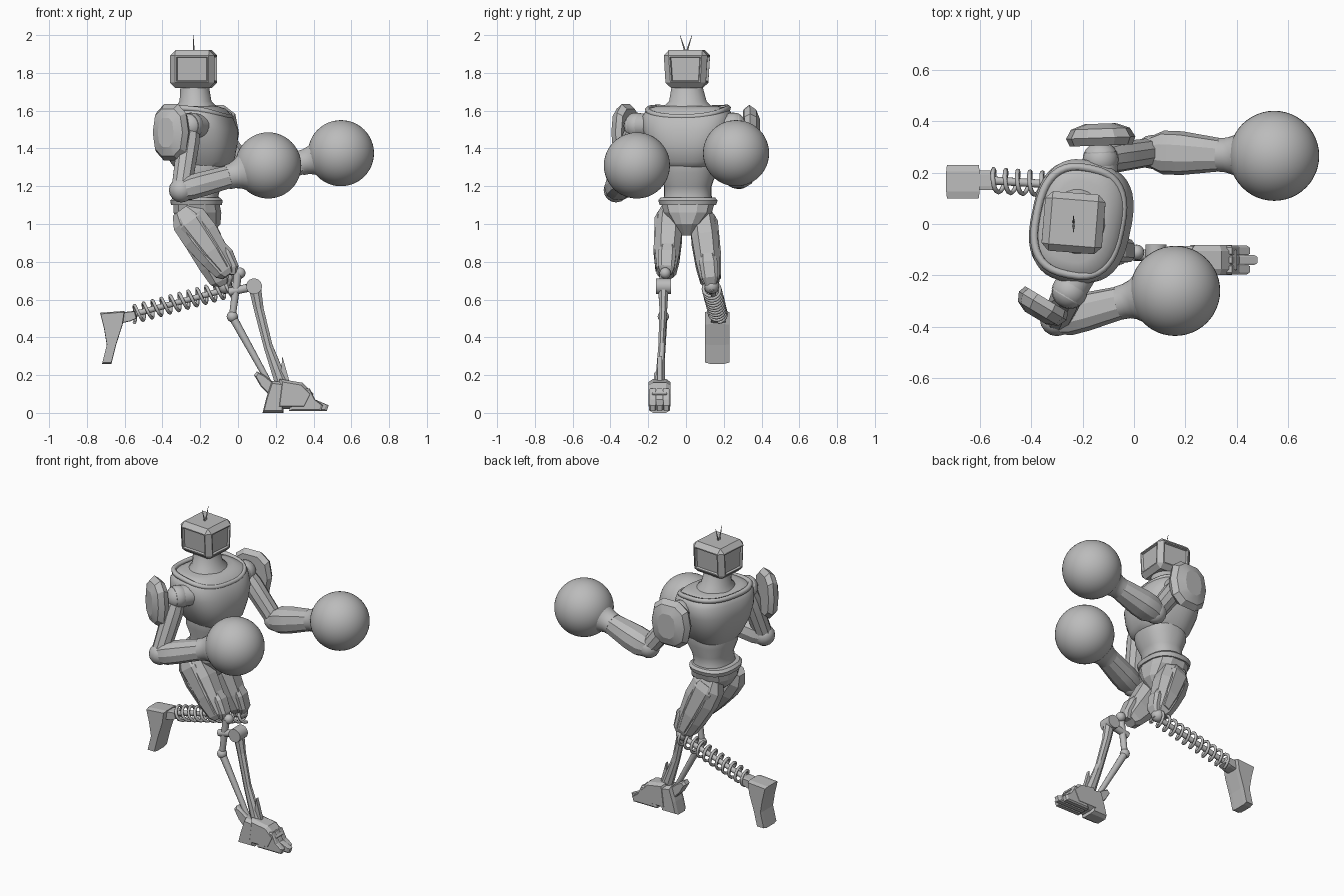
import bpy, bmesh, math
from mathutils import Vector, Matrix

if bpy.data.objects.get("Cube"):
    bpy.data.objects.remove(bpy.data.objects["Cube"])

GREY = bpy.data.materials.new("plain grey")
GREY.use_nodes = True
GREY.diffuse_color = (0.5, 0.5, 0.5, 1)
GREY.node_tree.nodes["Principled BSDF"].inputs["Base Color"].default_value = (0.5, 0.5, 0.5, 1)


def finish(name, bm, smooth=None):
    bmesh.ops.recalc_face_normals(bm, faces=bm.faces)
    me = bpy.data.meshes.new(name)
    bm.to_mesh(me)
    bm.free()
    ob = bpy.data.objects.new(name, me)
    bpy.context.collection.objects.link(ob)
    me.materials.append(GREY)
    if smooth:
        bpy.ops.object.select_all(action="DESELECT")
        ob.select_set(True)
        bpy.context.view_layer.objects.active = ob
        bpy.ops.object.shade_smooth_by_angle(angle=math.radians(smooth))
    return ob


def loft(name, rings, n=8, power=2.0, ref=(0, 1, 0), flat=False, smooth=None):
    """Skin rings (x, y, z, half depth, half width along ref) into a closed body."""
    bm = bmesh.new()
    pts = [Vector(r[:3]) for r in rings]
    loops = []
    for i, r in enumerate(rings):
        t = Vector((0, 0, 1)) if flat else (pts[min(i + 1, len(pts) - 1)] - pts[max(i - 1, 0)]).normalized()
        side = Vector(ref)
        side = (side - t * side.dot(t)).normalized()
        front = side.cross(t)
        loop = []
        for k in range(n):
            a = math.tau * (k + 0.5) / n
            c, s = math.cos(a), math.sin(a)
            u = math.copysign(abs(c) ** (2 / power), c) * r[3]
            v = math.copysign(abs(s) ** (2 / power), s) * r[4]
            loop.append(bm.verts.new(pts[i] + front * u + side * v))
        loops.append(loop)
    for p, q in zip(loops, loops[1:]):
        for k in range(n):
            bm.faces.new((p[k], p[(k + 1) % n], q[(k + 1) % n], q[k]))
    bm.faces.new(loops[0])
    bm.faces.new(loops[-1])
    return finish(name, bm, smooth)


def rod(name, a, b, r1, r2=None, n=12, ref=(0.1, 1, 0.1)):
    r2 = r2 or r1
    return loft(name, [(*a, r1, r1), (*b, r2, r2)], n, ref=ref, smooth=40)


def ball(name, c, r, seg=32):
    bm = bmesh.new()
    bmesh.ops.create_uvsphere(bm, u_segments=seg, v_segments=seg // 2, radius=r,
                              matrix=Matrix.Translation(c))
    return finish(name, bm, 60)


def prism(name, outline, y, half, taper=1.0):
    """Extrude an x-z outline across y, with narrowed outer sides."""
    bm = bmesh.new()
    cx = sum(p[0] for p in outline) / len(outline)
    cz = sum(p[1] for p in outline) / len(outline)
    loops = []
    for d, s in ((-1, taper), (-0.6, 1), (0.6, 1), (1, taper)):
        loops.append([bm.verts.new((cx + (px - cx) * s, y + d * half, cz + (pz - cz) * s)) for px, pz in outline])
    n = len(outline)
    for p, q in zip(loops, loops[1:]):
        for k in range(n):
            bm.faces.new((p[k], p[(k + 1) % n], q[(k + 1) % n], q[k]))
    bm.faces.new(loops[0])
    bm.faces.new(loops[-1])
    return finish(name, bm)


def tube(name, pts, r, cyclic=False):
    cu = bpy.data.curves.new(name, "CURVE")
    cu.dimensions = "3D"
    cu.bevel_depth, cu.bevel_resolution, cu.use_fill_caps = r, 1, True
    sp = cu.splines.new("POLY")
    sp.points.add(len(pts) - 1)
    for p, co in zip(sp.points, pts):
        p.co = (*co, 1)
    sp.use_cyclic_u = cyclic
    cu.materials.append(GREY)
    ob = bpy.data.objects.new(name, cu)
    bpy.context.collection.objects.link(ob)


# head: bevelled monitor with a sunken panel on each side
bm = bmesh.new()
bmesh.ops.create_cube(bm, size=1, matrix=Matrix.Translation((-0.235, 0.005, 1.82)) @ Matrix.Rotation(-0.08, 4, "Z")
                      @ Matrix.Diagonal((0.235, 0.235, 0.2, 1)))
for v in bm.verts:
    if v.co.z < 1.8:
        v.co.y = 0.005 + (v.co.y - 0.005) * 0.9
bmesh.ops.bevel(bm, geom=bm.edges[:], offset=0.028, segments=1, affect="EDGES")
sides = [f for f in bm.faces if f.calc_area() > 0.015 and abs(f.normal.z) < 0.5]
bmesh.ops.inset_individual(bm, faces=sides, thickness=0.01, depth=0)
bmesh.ops.inset_individual(bm, faces=sides, thickness=0.006, depth=-0.012)
finish("head", bm)
for s in (-1, 1):
    rod("antenna", (-0.235, 0, 1.9), (-0.235, s * 0.032, 2.0), 0.006, 0.001, 6)

# torso: neck, chest, collar, waist and belt, turned to the model's right
TURN = (math.sin(0.2), math.cos(0.2), 0)
loft("neck", [(-0.22, 0.01, 1.56, 0.13, 0.15), (-0.22, 0.01, 1.62, 0.11, 0.13), (-0.225, 0.01, 1.65, 0.085, 0.1),
              (-0.23, 0.005, 1.74, 0.075, 0.08)], 24, flat=True, smooth=50)
loft("chest", [(-0.2, 0.01, 1.28, 0.12, 0.12), (-0.19, 0.01, 1.33, 0.165, 0.165), (-0.2, 0.01, 1.42, 0.19, 0.21),
               (-0.205, 0.01, 1.5, 0.195, 0.235), (-0.215, 0.01, 1.57, 0.175, 0.24), (-0.22, 0.01, 1.61, 0.145, 0.215),
               (-0.22, 0.01, 1.625, 0.1, 0.16)], 40, 2.7, TURN, True, 45)
collar = []
for k in range(40):
    a = math.tau * k / 40
    c, s = math.cos(a), math.sin(a)
    u, v = math.copysign(abs(c) ** 0.75, c) * 0.165, math.copysign(abs(s) ** 0.75, s) * 0.21
    collar.append((-0.215 + u * TURN[1] + v * TURN[0], 0.01 - u * TURN[0] + v * TURN[1], 1.59 - 0.022 * c + 0.02 * s * s))
tube("collar", collar, 0.016, True)
loft("waist", [(-0.21, 0.01, 1.1, 0.12, 0.14), (-0.21, 0.01, 1.15, 0.105, 0.125), (-0.2, 0.01, 1.2, 0.11, 0.125),
               (-0.195, 0.01, 1.27, 0.14, 0.15), (-0.19, 0.01, 1.32, 0.14, 0.15)], 28, 2.4, (0.1, 1, 0), True, 45)
loft("belt", [(-0.22, 0.01, 1.1, 0.135, 0.15), (-0.22, 0.01, 1.125, 0.14, 0.158), (-0.22, 0.01, 1.14, 0.125, 0.145)],
     28, 2.5, flat=True, smooth=35)
loft("pelvis", [(-0.19, 0.005, 0.94, 0.05, 0.035), (-0.2, 0.005, 1.0, 0.11, 0.08), (-0.215, 0.01, 1.06, 0.13, 0.13),
                (-0.22, 0.01, 1.11, 0.125, 0.145)], 12, 2.6, flat=True)


# legs: faceted thighs with raised plates
def thigh(side, hip, knee, y0, y1):
    H, K = Vector((hip[0], y0, hip[1])), Vector((knee[0], y1, knee[1]))
    at = lambda t, dy=0.0: tuple(H.lerp(K, t) + Vector((0, dy, 0)))
    out = -1 if y0 < 0 else 1
    loft(side + "_thigh", [(*at(-0.08), 0.06, 0.05), (*at(0.08), 0.1, 0.07), (*at(0.35), 0.105, 0.075),
                           (*at(0.7), 0.085, 0.068), (*at(0.93), 0.065, 0.055), (*at(1), 0.04, 0.04)], 8, 2.8)
    loft(side + "_thigh_plate", [(*at(0.02, out * 0.03), 0.05, 0.035), (*at(0.12, out * 0.035), 0.065, 0.045),
                                 (*at(0.6, out * 0.03), 0.05, 0.046), (*at(0.9, out * 0.02), 0.03, 0.04)], 8, 4)
    F = (H - K).cross(Vector((0, 1, 0))).normalized()
    F = F if F.x > 0 else -F
    fr = lambda t, d: tuple(H.lerp(K, t) + F * d)
    loft(side + "_knee_guard", [(*fr(0.55, 0.05), 0.03, 0.035), (*fr(0.75, 0.05), 0.045, 0.05),
                                (*fr(0.95, 0.04), 0.035, 0.045), (*fr(1.03, 0.02), 0.02, 0.03)], 8, 3.5)


thigh("right", (-0.28, 1.05), (-0.05, 0.73), -0.085, -0.105)
thigh("left", (-0.24, 1.04), (-0.08, 0.68), 0.085, 0.13)

# right shin: open linkage of rods and joints
Y = -0.12
ball("right_knee", (0.01, Y + 0.01, 0.74), 0.03, 16)
ball("right_rear_joint", (-0.03, Y, 0.51), 0.03, 16)
rod("right_knee_axle", (0.085, Y - 0.04, 0.67), (0.085, Y + 0.04, 0.67), 0.042, n=16, ref=(1, 0, 0))
rod("right_knee_link", (-0.05, Y, 0.64), (0.09, Y, 0.67), 0.022)
rod("right_upper_link", (0.0, Y, 0.74), (-0.03, Y, 0.51), 0.022, 0.018)
rod("right_rear_shin", (-0.03, Y, 0.51), (0.17, -0.135, 0.15), 0.022, 0.015)
loft("right_front_shin", [(0.09, Y, 0.66, 0.035, 0.03), (0.11, Y, 0.55, 0.028, 0.022), (0.16, -0.13, 0.35, 0.026, 0.018),
                          (0.24, -0.138, 0.13, 0.038, 0.03)], 8)
rod("right_ankle_strut", (0.13, Y, 0.45), (0.26, -0.14, 0.14), 0.014)

# right foot: overlapping wedges
FY = -0.14
prism("foot_heel", [(0.13, 0), (0.24, 0), (0.25, 0.16), (0.18, 0.17), (0.15, 0.08)], FY, 0.055, 0.85)
prism("foot_spur", [(0.12, 0.14), (0.2, 0.06), (0.2, 0.15), (0.14, 0.2), (0.1, 0.22), (0.085, 0.2)], FY, 0.03, 0.8)
prism("foot_arch", [(0.2, 0.02), (0.36, 0.02), (0.4, 0.1), (0.34, 0.16), (0.22, 0.18)], FY, 0.058, 0.8)
prism("foot_spike", [(0.22, 0.14), (0.28, 0.14), (0.235, 0.3)], FY, 0.012)
for i, dy in enumerate((-0.036, 0, 0.036)):
    d = 0.03 if i == 1 else 0
    prism("foot_toe", [(0.27, 0.01), (0.44 + d, 0.01), (0.45 + d, 0.04), (0.41, 0.07), (0.38, 0.13), (0.3, 0.13)],
          FY + dy, 0.02, 0.85)

# left shin: coil spring around a rod, ending in a bent foot
A, B = Vector((-0.04, 0.135, 0.66)), Vector((-0.56, 0.17, 0.52))
rod("spring_core", A, B, 0.016)
ball("left_knee", A + Vector((-0.03, 0, 0.01)), 0.04, 16)
axis = (B - A).normalized()
U = axis.cross(Vector((0, 1, 0))).normalized()
W = axis.cross(U)
coil = []
for k in range(11 * 16 + 1):
    a = math.tau * k / 16
    coil.append(A.lerp(B, k / 176) + (U * math.cos(a) + W * math.sin(a)) * 0.044)
tube("spring", coil, 0.009)
prism("left_foot_socket", [(-0.64, 0.47), (-0.57, 0.485), (-0.535, 0.5), (-0.545, 0.54), (-0.64, 0.53)], 0.17, 0.038, 0.9)
prism("left_foot", [(-0.73, 0.53), (-0.6, 0.54), (-0.61, 0.47), (-0.645, 0.36), (-0.67, 0.26), (-0.72, 0.26),
                    (-0.695, 0.36), (-0.71, 0.45)], 0.165, 0.065, 0.95)


# arms: shoulder joint, pad, limb segments and round gloves
def arm(side, shoulder, elbow, wrist, glove, pad, turn, half, fat):
    S, E, Wr, G = map(Vector, (shoulder, elbow, wrist, glove))
    out = Vector((math.cos(turn), math.sin(turn), 0))
    ball(side + "_shoulder", S, 0.07, 20)
    for r, d in ((0.065, 0.03), (0.04, 0.045)):
        rod(side + "_shoulder_cap", S - out * 0.08, S + out * d, r, n=20, ref=(0, 0, 1))
    m = S.lerp(E, 0.5)
    loft(side + "_upper_arm", [(*S, 0.05, 0.05), (*S.lerp(E, 0.25), 0.062, 0.06), (*m, 0.06, 0.058), (*E, 0.055, 0.055)],
         10, smooth=30)
    ball(side + "_elbow", E, 0.066, 16)
    d = (G - Wr).normalized()
    loft(side + "_forearm", [(*(E - d * 0.03), 0.05, 0.05), (*E.lerp(Wr, 0.15), fat * 0.9, fat),
                             (*E.lerp(Wr, 0.4), fat * 0.9, fat), (*E.lerp(Wr, 0.93), 0.062, 0.064)], 10, 2.4, smooth=25)
    loft(side + "_cuff", [(*E.lerp(Wr, 0.9), 0.066, 0.066), (*Wr, 0.068, 0.068), (*(Wr + d * 0.03), 0.078, 0.078),
                          (*(Wr + d * 0.07), 0.105, 0.105)], 24, smooth=50)
    ball(side + "_glove", G, 0.175, 48)
    P = Vector(pad)
    along = (-out.y, out.x, 0)
    loft(side + "_shoulder_pad", [(*(P - out * 0.05), 0.13, half * 0.9), (*(P - out * 0.02), 0.155, half),
                                  (*(P + out * 0.015), 0.13, half * 0.85), (*(P + out * 0.035), 0.08, half * 0.45)],
         10, 2.6, along, smooth=20)


arm("right", (-0.25, -0.26, 1.52), (-0.3, -0.37, 1.18), (-0.03, -0.3, 1.255), (0.16, -0.26, 1.31),
    (-0.365, -0.335, 1.485), math.radians(239), 0.108, 0.075)
arm("left", (-0.13, 0.25, 1.52), (0.07, 0.28, 1.25), (0.36, 0.268, 1.33), (0.545, 0.265, 1.375),
    (-0.13, 0.355, 1.48), math.radians(92), 0.135, 0.085)
